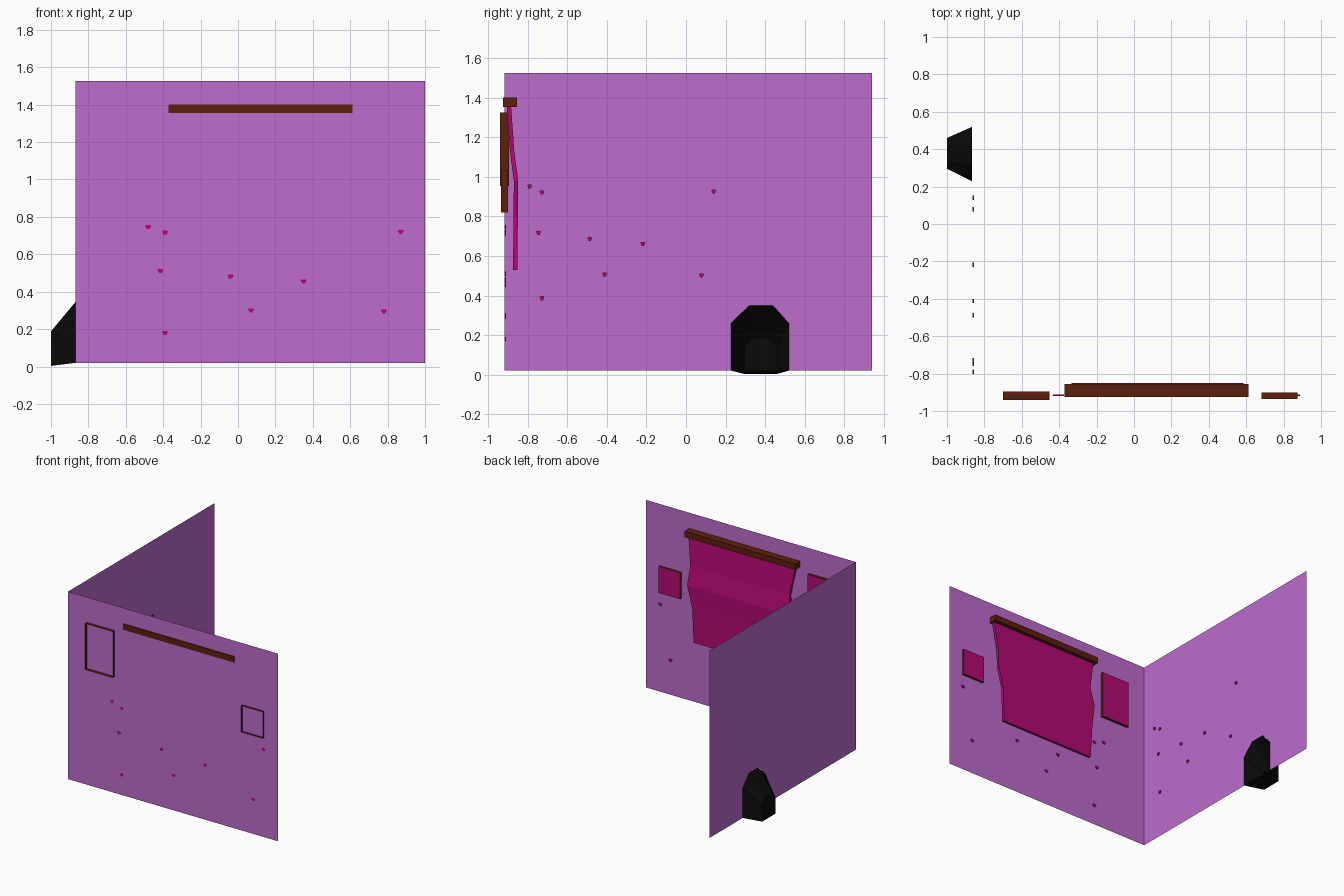
import bpy
import bmesh

if "Cube" in bpy.data.objects:
    bpy.data.objects.remove(bpy.data.objects["Cube"])

WX, WY = -0.868, -0.918      # planes of the two walls
Z0, Z1 = 0.02, 1.527


def material(name, rgb):
    m = bpy.data.materials.new(name)
    m.diffuse_color = (*rgb, 1)
    m.use_nodes = True
    m.node_tree.nodes["Principled BSDF"].inputs["Base Color"].default_value = m.diffuse_color
    return m


PURPLE = material("purple_plaster", (0.51, 0.15, 0.61))
MAGENTA = material("magenta_cloth", (0.45, 0.003, 0.17))
BROWN = material("brown_wood", (0.11, 0.014, 0.004))
BLACK = material("black", (0.003, 0.003, 0.003))


def add(name, verts, faces, *mats):
    me = bpy.data.meshes.new(name)
    me.from_pydata(verts, [], faces)
    bm = bmesh.new()
    bm.from_mesh(me)
    bmesh.ops.recalc_face_normals(bm, faces=bm.faces)
    bm.to_mesh(me)
    bm.free()
    for m in mats:
        me.materials.append(m)
    ob = bpy.data.objects.new(name, me)
    bpy.context.collection.objects.link(ob)
    return ob


def box(name, x, y, z, mats, open_back=False):
    v = [(a, b, c) for b in y for a, c in
         ((x[0], z[0]), (x[1], z[0]), (x[1], z[1]), (x[0], z[1]))]
    f = [(4, 5, 6, 7)] + [(i, (i + 1) % 4, (i + 1) % 4 + 4, i + 4) for i in range(4)]
    if not open_back:
        f.append((3, 2, 1, 0))
    ob = add(name, v, f, *mats)
    if len(mats) > 1:
        ob.data.polygons[0].material_index = 1
    return ob


# Back wall, a single sheet
add("back_wall", [(WX, WY, Z0), (1, WY, Z0), (1, WY, Z1), (WX, WY, Z1)],
    [(0, 1, 2, 3)], PURPLE)

# Side wall with an arched notch for the hole
arch = [(0.228, Z0), (0.228, 0.26), (0.32, 0.35), (0.44, 0.35), (0.52, 0.26), (0.52, Z0)]
v = [(WX, y, z) for y, z in arch]
v += [(WX, 0.94, Z0), (WX, 0.94, Z1), (WX, 0.44, Z1),
      (WX, 0.32, Z1), (WX, WY, Z1), (WX, WY, Z0)]
add("side_wall", v, [(11, 0, 1, 2, 9, 10), (2, 3, 8, 9), (3, 4, 5, 6, 7, 8)], PURPLE)

# Tapered tunnel behind the notch, open towards the room
rear = [(0.295, 0.003), (0.295, 0.14), (0.335, 0.188), (0.42, 0.188), (0.46, 0.14), (0.46, 0.003)]
v = [(WX + 0.003, y, z) for y, z in arch] + [(-1, y, z) for y, z in rear]
f = [(i, (i + 1) % 6, (i + 1) % 6 + 6, i + 6) for i in range(6)]
add("wall_hole", v, f + [tuple(range(6, 12))], BLACK)

# Hanging rod and picture panels with open backs
box("hanging_rod", (-0.372, 0.612), (-0.926, -0.856), (1.355, 1.402), [BROWN])
box("large_picture", (-0.70, -0.453), (-0.942, -0.895), (0.955, 1.325), [BROWN, MAGENTA], True)
box("small_picture", (0.683, 0.875), (-0.935, -0.90), (0.82, 1.032), [BROWN, MAGENTA], True)

# Draped cloth: rows of (z, centre y, left x, right x)
rows = [(1.37, -0.897, -0.355, 0.60), (1.13, -0.88, -0.31, 0.57), (0.98, -0.86, -0.335, 0.585),
        (0.80, -0.862, -0.315, 0.54), (0.53, -0.864, -0.30, 0.53)]
v = [(x, y, z) for z, y, xl, xr in rows for x in (xl, xr)]
cloth = add("hanging_cloth", v, [(2 * i, 2 * i + 1, 2 * i + 3, 2 * i + 2) for i in range(4)], MAGENTA)
sol = cloth.modifiers.new("thickness", 'SOLIDIFY')
sol.thickness, sol.offset = 0.022, 0

# Small chips scattered on both walls with one shared pattern
spots = [(-0.48, 0.745), (-0.39, 0.715), (-0.415, 0.51), (-0.04, 0.48), (0.35, 0.455),
         (0.87, 0.72), (0.07, 0.30), (0.78, 0.295), (-0.39, 0.18)]
chip = [(-0.5, 0.3), (-0.3, 0.5), (0.3, 0.5), (0.5, 0.3), (0.25, -0.45), (-0.2, -0.5)]


def chips(name, size_u, place):
    v, f = [], []
    for u, w in spots:
        b = len(v)
        for d in (-0.001, 0.007):
            v += [place(u, w, a * size_u, c * 0.022, d) for a, c in chip]
        f += [tuple(range(b, b + 6)), tuple(range(b + 6, b + 12))]
        f += [(b + i, b + (i + 1) % 6, b + (i + 1) % 6 + 6, b + i + 6) for i in range(6)]
    add(name, v, f, MAGENTA)


chips("back_wall_chips", 0.034, lambda u, w, a, c, d: (u + a, WY + d, w + c))
chips("side_wall_chips", 0.024,
      lambda u, w, a, c, d: (WX + d + 0.006, 0.69 * u - 0.46 + a, w + 0.206 + c))
